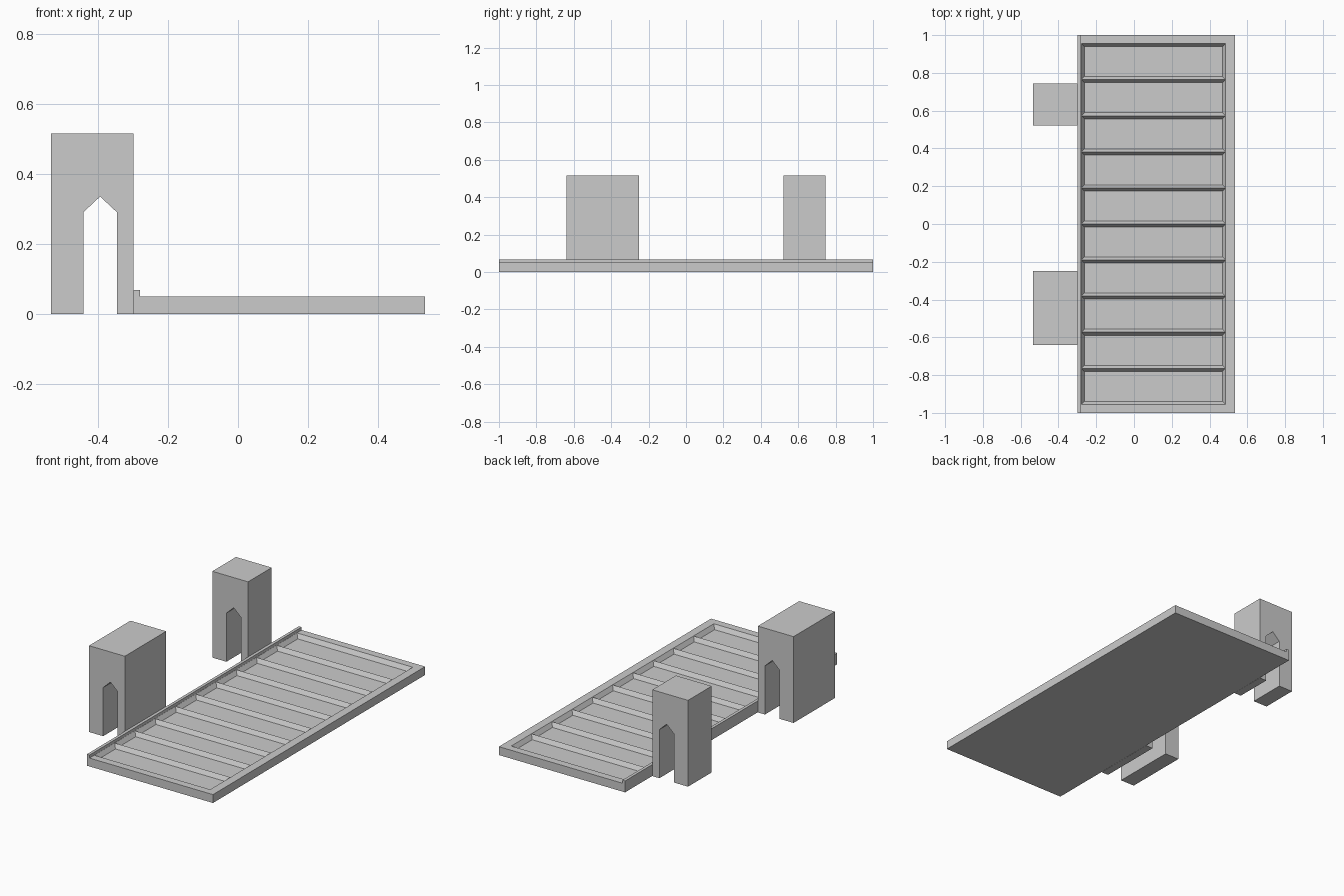
import bpy
import bmesh
from mathutils import Vector

if "Cube" in bpy.data.objects:
    bpy.data.objects.remove(bpy.data.objects["Cube"], do_unlink=True)

# Single plain grey
grey = bpy.data.materials.new("plain_grey")
grey.use_nodes = True
colour = (0.6, 0.6, 0.6, 1.0)
grey.diffuse_color = colour
grey.node_tree.nodes["Principled BSDF"].inputs["Base Color"].default_value = colour


def finish(bm, name):
    bmesh.ops.recalc_face_normals(bm, faces=bm.faces[:])
    mesh = bpy.data.meshes.new(name)
    bm.to_mesh(mesh)
    bm.free()
    mesh.materials.append(grey)
    obj = bpy.data.objects.new(name, mesh)
    bpy.context.collection.objects.link(obj)
    return obj


def box_bmesh(low, high):
    low, high = Vector(low), Vector(high)
    bm = bmesh.new()
    bmesh.ops.create_cube(bm, size=1)
    bmesh.ops.scale(bm, vec=high - low, verts=bm.verts[:])
    bmesh.ops.translate(bm, vec=(low + high) / 2, verts=bm.verts[:])
    return bm


def cut(bm, point, normal):
    geom = bm.verts[:] + bm.edges[:] + bm.faces[:]
    bmesh.ops.bisect_plane(bm, geom=geom, plane_co=point, plane_no=normal)


# Deck with a row of sunken panels; neighbouring slopes meet in sharp ridges
left, right, thick = -0.298, 0.535, 0.05
panel_left, panel_right, panel_end, panels = -0.279, 0.485, 0.955, 10
deck = box_bmesh((left, -1, 0), (right, 1, thick))
for x in (panel_left, panel_right):
    cut(deck, (x, 0, 0), (1, 0, 0))
for i in range(panels + 1):
    cut(deck, (0, panel_end * (2 * i / panels - 1), 0), (0, 1, 0))
cells = []
for face in deck.faces:
    c = face.calc_center_median()
    if c.z > thick - 0.001 and panel_left < c.x < panel_right and abs(c.y) < panel_end:
        cells.append(face)
bmesh.ops.inset_individual(deck, faces=cells, thickness=0.016, depth=-0.025,
                           use_even_offset=True)
finish(deck, "panelled_deck")

# Raised lip along the tower side of the deck
finish(box_bmesh((left, -1, thick), (-0.28, 1, 0.068)), "deck_lip")


# Towers with a pointed passage running through
def tower(name, y_front, y_back):
    outline = [(-0.535, 0), (-0.535, 0.515), (-0.299, 0.515), (-0.299, 0),
               (-0.346, 0), (-0.346, 0.29), (-0.394, 0.335),
               (-0.442, 0.29), (-0.442, 0)]
    bm = bmesh.new()
    face = bm.faces.new([bm.verts.new((x, y_front, z)) for x, z in outline])
    made = bmesh.ops.extrude_face_region(bm, geom=[face], use_keep_orig=True)
    moved = [v for v in made["geom"] if isinstance(v, bmesh.types.BMVert)]
    bmesh.ops.translate(bm, vec=(0, y_back - y_front, 0), verts=moved)
    finish(bm, name)


tower("front_tower", -0.64, -0.25)
tower("back_tower", 0.522, 0.745)
